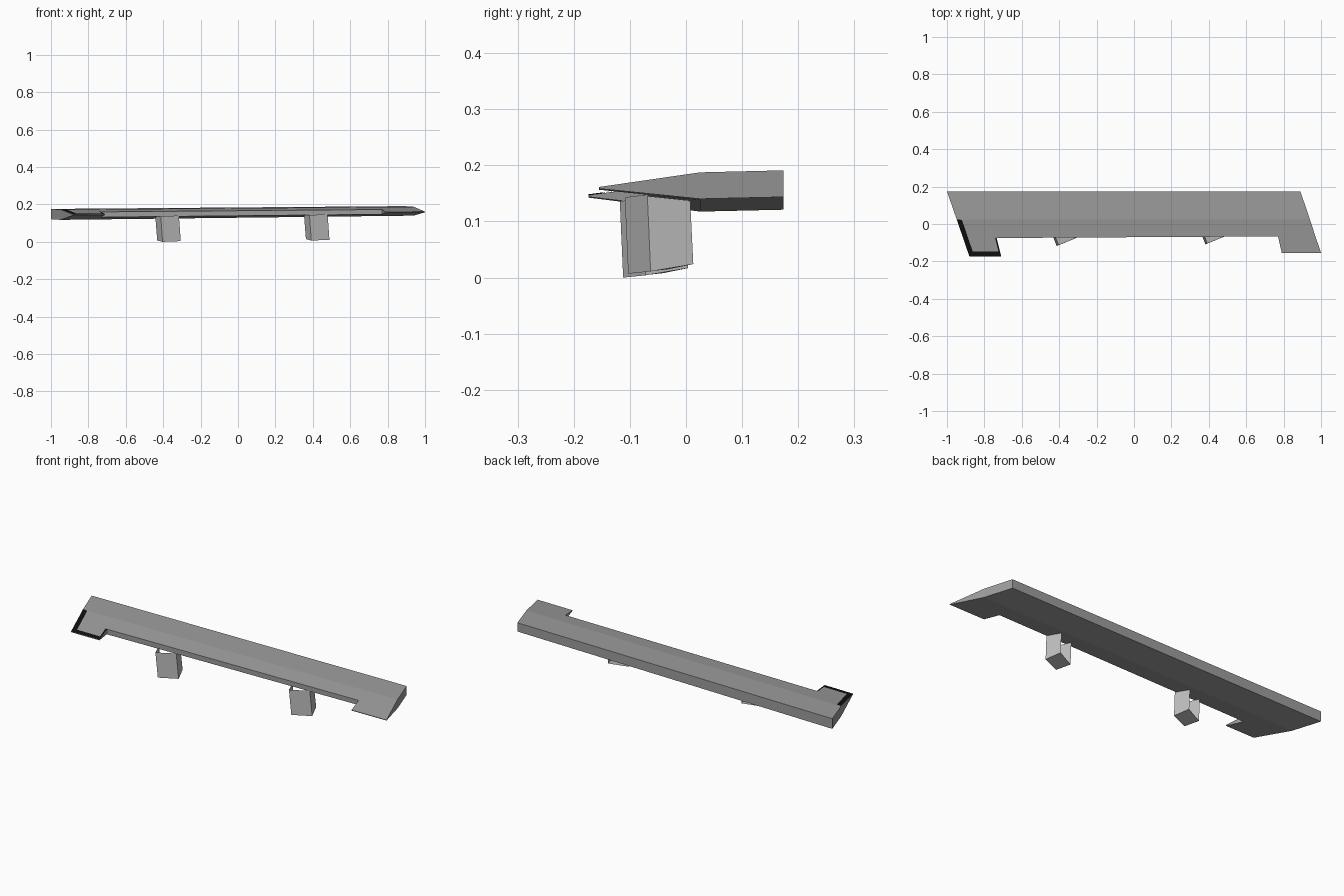
import bpy, bmesh

if "Cube" in bpy.data.objects:
    bpy.data.objects.remove(bpy.data.objects["Cube"])


def material(name, rgb):
    m = bpy.data.materials.new(name)
    m.diffuse_color = (*rgb, 1)
    m.use_nodes = True
    m.node_tree.nodes["Principled BSDF"].inputs["Base Color"].default_value = m.diffuse_color
    return m


GREY = material("mid grey", (0.34, 0.34, 0.34))
LIGHT = material("light grey", (0.52, 0.52, 0.52))
BLACK = material("black", (0.005, 0.005, 0.005))


def make(name, bm, mat):
    me = bpy.data.meshes.new(name)
    bm.to_mesh(me)
    bm.free()
    me.materials.append(mat)
    ob = bpy.data.objects.new(name, me)
    bpy.context.collection.objects.link(ob)
    return ob


RIDGE, BACK = 0.025, 0.174


def height(x, y, top):
    """Wing surface height: wedge in front of the ridge, flat behind, slightly rolled."""
    f = (x + 1) / 2
    mix = lambda a, b: a + (b - a) * f
    front_y = mix(-0.174, -0.155)
    tip = mix(0.143, 0.160) + (0.0015 if top else -0.0015)
    ridge = mix(0.172, 0.188) if top else mix(0.117, 0.141)
    if y >= RIDGE:
        return ridge + 0.004 * (y - RIDGE) / (BACK - RIDGE)
    t = min(1, (RIDGE - y) / (RIDGE - front_y))
    return ridge + (tip - ridge) * t


# wing: back band plus three front panels forming the notched front edge
pts = {
    "bl": (-1, BACK), "br": (0.89, BACK),
    "rl": (-0.948, RIDGE), "r1": (-0.735, RIDGE), "r2": (0.77, RIDGE), "rr": (0.94, RIDGE),
    "ml": (-0.914, -0.075), "m1": (-0.735, -0.075), "m2": (0.77, -0.066), "mr": (0.97, -0.066),
    "fl": (-0.88, -0.174), "f1": (-0.71, -0.174), "f2": (0.79, -0.155), "fr": (1, -0.155),
}
panels = ["bl rl r1 r2 rr br", "rl ml m1 r1", "r1 m1 m2 r2", "r2 m2 mr rr",
          "ml fl f1 m1", "m2 f2 fr mr"]
outline = "bl rl ml fl f1 m1 m2 f2 fr mr rr br".split()
bm = bmesh.new()
top = {k: bm.verts.new((x, y, height(x, y, True))) for k, (x, y) in pts.items()}
low = {k: bm.verts.new((x, y, height(x, y, False))) for k, (x, y) in pts.items()}
for p in panels:
    bm.faces.new([top[k] for k in p.split()])
    bm.faces.new([low[k] for k in reversed(p.split())])
for a, b in zip(outline, outline[1:] + outline[:1]):
    bm.faces.new((top[a], low[a], low[b], top[b]))
bmesh.ops.recalc_face_normals(bm, faces=bm.faces)
make("wing", bm, GREY)

# black edging on the left front tip, a thin strip just above the surface
outer = [(-0.947, 0.025), (-0.88, -0.174), (-0.71, -0.174), (-0.734, -0.076)]
inner = [(-0.920, 0.022), (-0.862, -0.148), (-0.724, -0.148), (-0.742, -0.076)]
bm = bmesh.new()
o = [bm.verts.new((x, y, height(x, y, True) + 0.0015)) for x, y in outer]
i = [bm.verts.new((x, y, height(x, y, True) + 0.0015)) for x, y in inner]
for k in range(3):
    bm.faces.new((o[k], o[k + 1], i[k + 1], i[k]))
make("tip_edging", bm, BLACK)


# brackets: thin turned boxes, open at the top and the back
def bracket(name, dx, dy, dz):
    base = [(-0.432, -0.04, 0.008), (-0.403, -0.112, 0.0),
            (-0.306, -0.072, 0.004), (-0.335, 0.004, 0.017)]
    bm = bmesh.new()
    b = [bm.verts.new((x + dx, y + dy, z + dz)) for x, y, z in base]
    t = [bm.verts.new((x + dx - 0.01, y + dy - 0.006, z + dz + h))
         for (x, y, z), h in zip(base, (0.127, 0.136, 0.137, 0.122))]
    for k in range(3):
        bm.faces.new((b[k], b[k + 1], t[k + 1], t[k]))
    bm.faces.new(b[::-1])
    make(name, bm, LIGHT)


bracket("left_bracket", 0, 0, 0)
bracket("right_bracket", 0.795, 0.009, 0.007)
